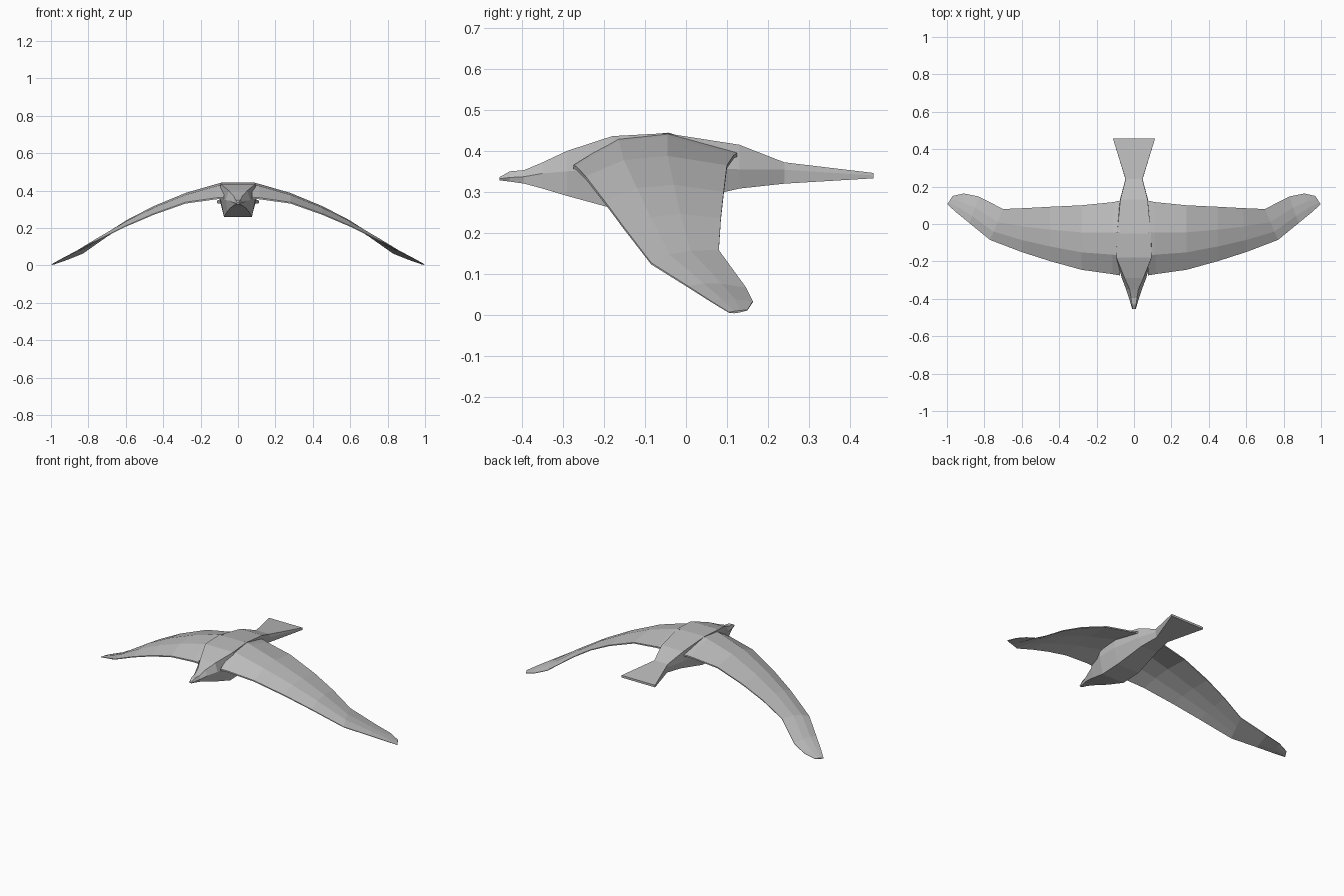
import bpy
from mathutils import Vector

cube = bpy.data.objects.get("Cube")
if cube:
    bpy.data.objects.remove(cube, do_unlink=True)

# One plain plumage colour
grey = bpy.data.materials.new("plumage_grey")
grey.use_nodes = True
colour = (0.5, 0.5, 0.5, 1)
grey.diffuse_color = colour
grey.node_tree.nodes["Principled BSDF"].inputs["Base Color"].default_value = colour


def loft(name, rings):
    """Skin a row of equal closed rings and cap both ends."""
    n = len(rings[0])
    verts = [p for ring in rings for p in ring]
    faces = [list(range(n)), list(range(len(verts) - n, len(verts)))]
    for r in range(len(rings) - 1):
        for i in range(n):
            j = (i + 1) % n
            a, b = r * n, (r + 1) * n
            faces.append([a + i, a + j, b + j, b + i])
    mesh = bpy.data.meshes.new(name)
    mesh.from_pydata(verts, [], faces)
    mesh.materials.append(grey)
    obj = bpy.data.objects.new(name, mesh)
    bpy.context.collection.objects.link(obj)
    # consistent outward normals
    bpy.context.view_layer.objects.active = obj
    obj.select_set(True)
    bpy.ops.object.mode_set(mode='EDIT')
    bpy.ops.mesh.select_all(action='SELECT')
    bpy.ops.mesh.normals_make_consistent(inside=False)
    bpy.ops.object.mode_set(mode='OBJECT')
    obj.select_set(False)
    return obj


# Body from beak to fanned tail:
# y, top z, side z, bottom z, top half width, side half width, bottom half width
body_stations = [
    (-.455, .336, .332, .328, .006, .009, .006),
    (-.43, .35, .335, .325, .011, .017, .012),
    (-.395, .353, .337, .32, .016, .027, .024),
    (-.35, .372, .345, .308, .023, .042, .04),
    (-.29, .4, .35, .29, .05, .065, .056),
    (-.18, .436, .36, .26, .094, .095, .075),
    (-.05, .443, .36, .266, .09, .1, .075),
    (.13, .415, .355, .308, .073, .075, .055),
    (.24, .372, .354, .32, .045, .046, .04),
    (.458, .346, .34, .333, .113, .113, .113),
]


def body_ring(y, zt, zs, zb, wt, ws, wb):
    half = [(wt, zt), (ws, zs), (wb, zb)]
    both = half + [(-w, z) for w, z in reversed(half)]
    return [(w, y, z) for w, z in both]


loft("body", [body_ring(*s) for s in body_stations])

# Left wing from root to tip: leading edge, trailing edge, crest rise, thickness
wing_stations = [
    ((.075, -.275, .365), (.075, .125, .395), .062, .03),
    ((.115, -.268, .362), (.11, .117, .39), .058, .028),
    ((.28, -.245, .338), (.28, .1, .365), .034, .024),
    ((.45, -.198, .277), (.45, .092, .3), .027, .02),
    ((.6, -.15, .212), (.58, .085, .235), .021, .017),
    ((.77, -.085, .127), (.7, .08, .158), .012, .014),
    ((.88, .005, .07), (.83, .147, .066), .008, .011),
    ((.95, .062, .033), (.91, .163, .033), .004, .008),
    ((.998, .105, .006), (.97, .15, .012), .001, .005),
]


def wing_ring(lead, trail, rise, thick):
    lead, trail = Vector(lead), Vector(trail)
    up = Vector((0, 0, 1))
    profile = [(0, 0), (.27, .95), (.58, 1), (1, 0)]
    top = [lead.lerp(trail, t) + up * rise * h for t, h in profile]
    # thinner towards the edges
    drop = [.3, 1, 1, .3]
    bottom = [p - up * thick * d for p, d in zip(top, drop)]
    return top + bottom[::-1]


wings = loft("wings", [wing_ring(*s) for s in wing_stations])
mirror = wings.modifiers.new("Mirror", 'MIRROR')
mirror.use_clip = False
mirror.use_mirror_merge = False
